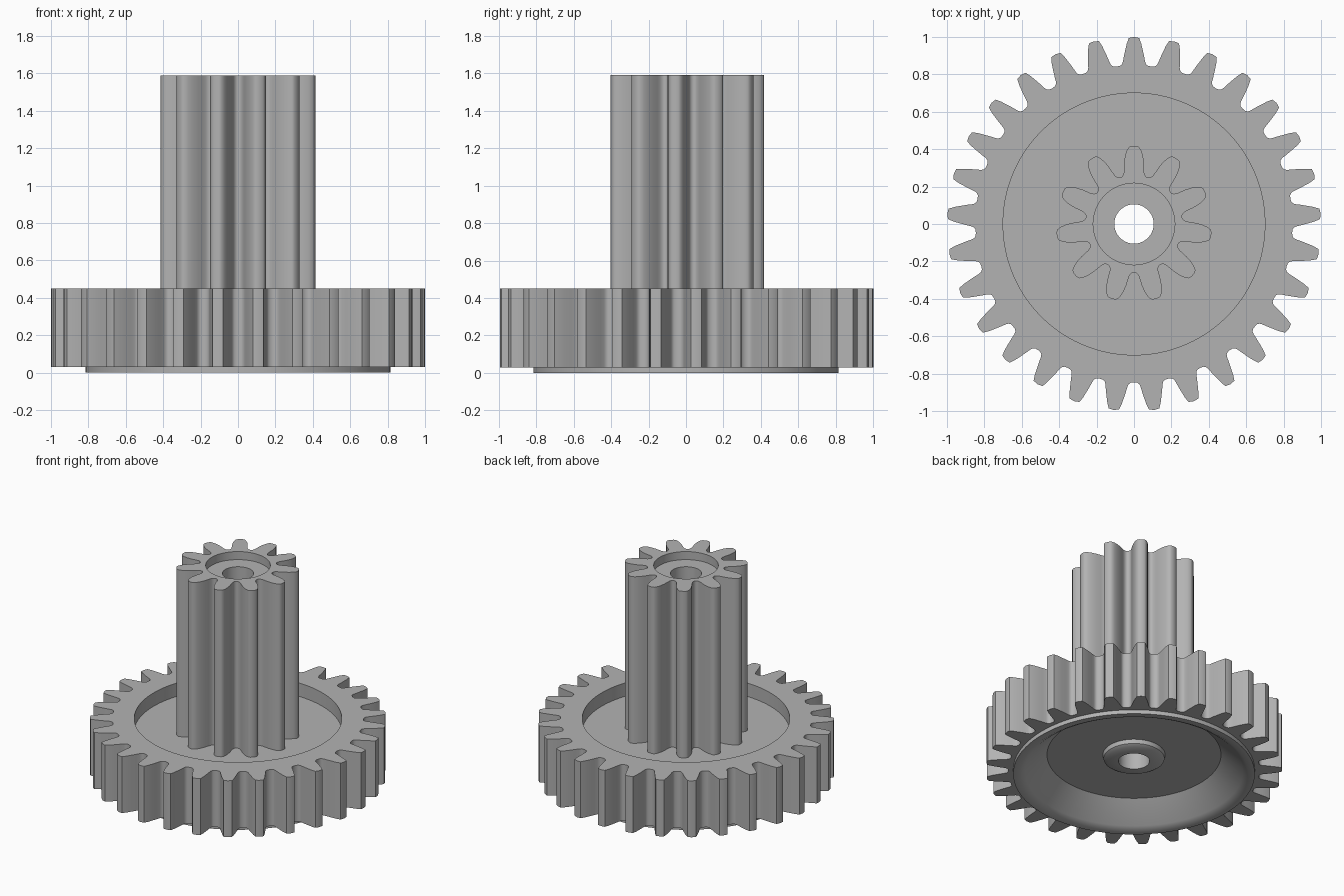
import bpy
import bmesh
from math import sin, cos, radians, pi

if "Cube" in bpy.data.objects:
    bpy.data.objects.remove(bpy.data.objects["Cube"])

grey = bpy.data.materials.new("plain grey")
grey.use_nodes = True
colour = (0.45, 0.45, 0.45, 1)
grey.diffuse_color = colour
grey.node_tree.nodes["Principled BSDF"].inputs["Base Color"].default_value = colour


def gear_outline(teeth, half_tooth):
    """Angle and radius of each outline point, one tooth centred on +y."""
    tooth = [(-a, r) for a, r in half_tooth[:0:-1]] + half_tooth[:-1]
    return [(pi / 2 + 2 * pi * i / teeth + radians(a), r)
            for i in range(teeth) for a, r in tooth]


def gear_body(name, outline, rows):
    """Closed lathe; a row radius of None follows the toothed outline."""
    bm = bmesh.new()
    rings = [[bm.verts.new(((radius or r) * cos(a), (radius or r) * sin(a), z))
              for a, r in outline] for radius, z in rows]
    n = len(outline)
    for k, low in enumerate(rings):
        high = rings[(k + 1) % len(rings)]
        for i in range(n):
            j = (i + 1) % n
            bm.faces.new((low[i], low[j], high[j], high[i]))
    bmesh.ops.recalc_face_normals(bm, faces=bm.faces)
    mesh = bpy.data.meshes.new(name)
    bm.to_mesh(mesh)
    bm.free()
    mesh.materials.append(grey)
    obj = bpy.data.objects.new(name, mesh)
    bpy.context.collection.objects.link(obj)
    bpy.ops.object.select_all(action="DESELECT")
    obj.select_set(True)
    bpy.context.view_layer.objects.active = obj
    bpy.ops.object.shade_smooth_by_angle(angle=radians(35))
    return obj


bore = 0.105
floor_z = 0.35

# Half tooth shapes: degrees from the tooth centre, radius
wheel_tooth = [(0, 1.0), (1.6, 0.995), (2.3, 0.965), (2.9, 0.93), (3.5, 0.895),
               (3.9, 0.87), (4.3, 0.857), (5.0, 0.849), (180 / 29, 0.847)]
pinion_tooth = [(0, 0.417), (2.5, 0.416), (4.2, 0.41), (6.0, 0.39), (7.6, 0.365),
                (9.2, 0.33), (10.2, 0.3), (11.1, 0.28), (12.6, 0.267),
                (14.4, 0.261), (180 / 11, 0.259)]

# Large wheel: toothed rim, upper recess, bore, lower boss and dished underside
gear_body("large_wheel", gear_outline(29, wheel_tooth), [
    (None, 0.03), (None, 0.45), (0.70, 0.45), (0.70, floor_z),
    (bore, floor_z), (bore, 0.10), (0.18, 0.105), (0.205, 0.12), (0.21, 0.15),
    (0.587, 0.15), (0.735, 0.02), (0.77, 0), (0.815, 0), (0.815, 0.03)])

# Tall pinion with a counterbored top
gear_body("pinion", gear_outline(11, pinion_tooth), [
    (None, floor_z), (None, 1.59), (0.218, 1.59), (0.218, 1.53),
    (bore, 1.53), (bore, floor_z)])
